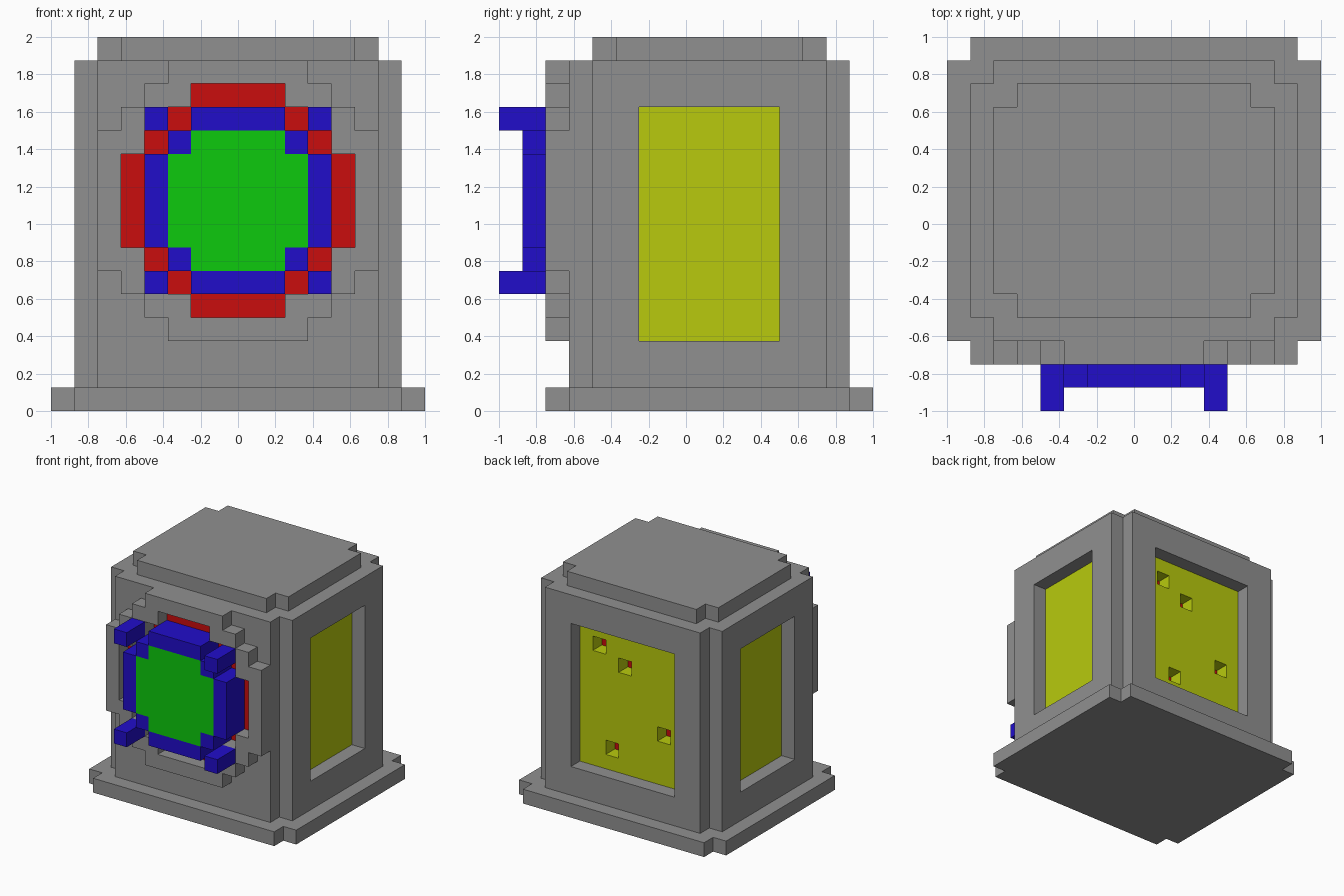
import bpy
import bmesh
from mathutils import Vector
from itertools import product

UNIT = 0.125  # edge of one block

if "Cube" in bpy.data.objects:
    bpy.data.objects.remove(bpy.data.objects["Cube"], do_unlink=True)


def material(name, r, g, b):
    mat = bpy.data.materials.new(name)
    mat.use_nodes = True
    mat.diffuse_color = (r, g, b, 1)
    mat.node_tree.nodes["Principled BSDF"].inputs["Base Color"].default_value = (r, g, b, 1)
    return mat


grey = material("stone grey", 0.28, 0.28, 0.28)
red = material("red", 0.59, 0.004, 0.004)
blue = material("blue", 0.015, 0.004, 0.59)
green = material("green", 0.004, 0.59, 0.004)
yellow = material("yellow", 0.48, 0.59, 0.004)


def box(x, y, z):
    """Blocks filling three ranges."""
    return set(product(range(*x), range(*y), range(*z)))


def slab(x, y, z):
    """Box with one block cut from each upright corner."""
    corners = set(product((x[0], x[1] - 1), (y[0], y[1] - 1), range(*z)))
    return box(x, y, z) - corners


def disc(halves, y):
    """Stepped round plate centred at height 9, from half widths, edge to middle."""
    blocks = set()
    for i, half in enumerate(halves):
        low = 9 - len(halves) + i
        for z in (low, 17 - low):
            blocks |= box((-half, half), y, (z, z + 1))
    return blocks


def build(name, blocks, mat):
    """Skin a set of blocks as one clean flat-faced mesh."""
    bm = bmesh.new()
    for cell in blocks:
        for axis, side in product(range(3), (0, 1)):
            step = list(cell)
            step[axis] += 2 * side - 1
            if tuple(step) in blocks:
                continue
            u, v = (axis + 1) % 3, (axis + 2) % 3
            corners = []
            for a, b in ((0, 0), (1, 0), (1, 1), (0, 1)):
                p = Vector(cell)
                p[axis] += side
                p[u] += a
                p[v] += b
                corners.append(bm.verts.new(p * UNIT))
            bm.faces.new(corners if side else corners[::-1])
    bmesh.ops.remove_doubles(bm, verts=bm.verts, dist=0.001)
    bmesh.ops.dissolve_limit(bm, angle_limit=0.01, verts=bm.verts, edges=bm.edges)
    mesh = bpy.data.meshes.new(name)
    bm.to_mesh(mesh)
    bm.free()
    mesh.materials.append(mat)
    obj = bpy.data.objects.new(name, mesh)
    bpy.context.collection.objects.link(obj)


# Round shapes of the front opening
opening = (2, 3, 4, 5, 5)
core = disc(opening, (-5, 5))

# Sunken side and back windows
height = (3, 13)
side_panels = {
    "right_panel": box((-6, -5), (-2, 4), height),
    "left_panel": box((5, 6), (-2, 4), height),
}
back_panel = box((-4, 4), (5, 6), height)
recesses = (box((-7, -6), (-2, 4), height) | box((6, 7), (-2, 4), height)
            | box((-4, 4), (6, 7), height))

# Stone housing
build("base", slab((-8, 8), (-6, 8), (0, 1)), grey)
body = slab((-7, 7), (-5, 7), (1, 15)) - core - recesses - back_panel
for name, panel in side_panels.items():
    body -= panel
    build(name, panel, yellow)
build("body", body, grey)
build("top_cap", slab((-6, 6), (-4, 6), (15, 16)), grey)

# Back window with four peep holes
for x, z in ((2, 11), (0, 10), (-3, 6), (1, 4)):
    back_panel -= box((x, x + 1), (5, 6), (z, z + 1))
build("back_panel", back_panel, yellow)

# Front ring, with the red core showing inside it
build("front_ring", disc((3, 4, 5, 6, 6, 6), (-6, -5)) - disc(opening, (-6, -5)), grey)
build("red_core", core, red)

# Lens and its frame
lens = disc((2, 3, 3), (-7, -5))
build("lens", lens, green)
build("lens_frame", disc((2, 3, 4, 4), (-7, -5)) - lens, blue)

# Four prongs around the lens
for x, z in product((-4, 3), (5, 12)):
    name = ("lower" if z < 9 else "upper") + ("_right" if x < 0 else "_left") + "_prong"
    build(name, box((x, x + 1), (-8, -6), (z, z + 1)), blue)
